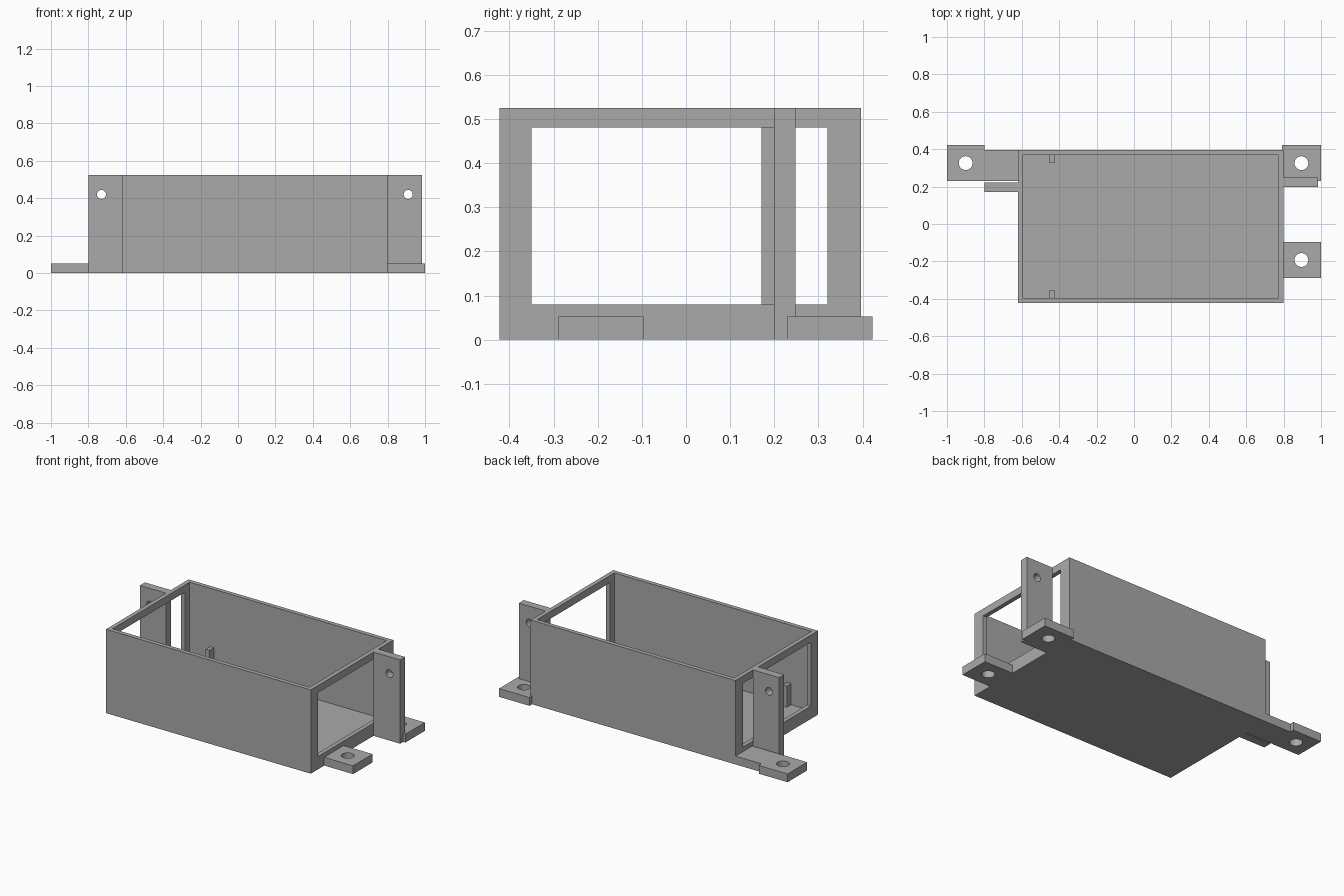
import bpy
import bmesh
from mathutils import Matrix, Vector

default = bpy.data.objects.get("Cube")
if default:
    bpy.data.objects.remove(default, do_unlink=True)

# Single matte grey for the whole bracket box
grey = bpy.data.materials.new("plain grey")
grey.use_nodes = True
colour = (0.4, 0.4, 0.4, 1)
grey.diffuse_color = colour
grey.node_tree.nodes["Principled BSDF"].inputs["Base Color"].default_value = colour


def finish(name, bm):
    mesh = bpy.data.meshes.new(name)
    bm.to_mesh(mesh)
    bm.free()
    mesh.materials.append(grey)
    obj = bpy.data.objects.new(name, mesh)
    bpy.context.collection.objects.link(obj)
    return obj


def box(name, x, y, z):
    """Box from (min, max) pairs on each axis."""
    lo, hi = Vector((x[0], y[0], z[0])), Vector((x[1], y[1], z[1]))
    bm = bmesh.new()
    bmesh.ops.create_cube(bm, size=1, matrix=Matrix.Translation((lo + hi) / 2)
                          @ Matrix.Diagonal((*(hi - lo), 1)))
    return finish(name, bm)


def drill(name, centre, radius, axis):
    """Round cutter along z or y."""
    turn = Matrix.Rotation(1.5707963, 4, 'X') if axis == 'y' else Matrix()
    bm = bmesh.new()
    bmesh.ops.create_cone(bm, cap_ends=True, segments=32, radius1=radius,
                          radius2=radius, depth=0.3,
                          matrix=Matrix.Translation(centre) @ turn)
    return finish(name, bm)


def cut(obj, *cutters):
    for cutter in cutters:
        cutter.hide_render = True
        mod = obj.modifiers.new("cut", 'BOOLEAN')
        mod.operation = 'DIFFERENCE'
        mod.solver = 'EXACT'
        mod.object = cutter
        with bpy.context.temp_override(object=obj, active_object=obj):
            bpy.ops.object.modifier_apply(modifier=mod.name)
        bpy.data.objects.remove(cutter, do_unlink=True)


LEFT, RIGHT = 0.80, -0.62
FRONT, BACK = -0.422, 0.396
TOP, WALL, TAB = 0.525, 0.027, 0.052

# Open-topped tray with a large window through both ends
tray = box("tray", (RIGHT, LEFT), (FRONT, BACK), (0, TOP))
cut(tray,
    box("cavity", (RIGHT + WALL, LEFT - WALL), (FRONT + WALL, BACK - WALL), (WALL, 1)),
    box("end_windows", (-0.9, 0.9), (-0.35, 0.32), (0.08, 0.48)))

# Upright mounting ears with a screw hole each
for name, x, y, hole in (("left_ear", (LEFT, 0.985), (0.199, 0.248), 0.91),
                         ("right_ear", (-0.80, RIGHT), (0.171, 0.221), -0.73)):
    ear = box(name, x, y, (0, TOP))
    cut(ear, drill("screw_hole", (hole, sum(y) / 2, 0.42), 0.024, 'y'))

# Flat mounting feet with a larger hole each
for name, x, y, hole in (("left_front_foot", (LEFT, 1), (-0.289, -0.096), 0.895),
                         ("left_back_foot", (0.79, 1), (0.229, 0.422), 0.895),
                         ("right_back_foot", (-1, -0.80), (0.229, 0.422), -0.9)):
    foot = box(name, x, y, (0, TAB))
    cut(foot, drill("bolt_hole", (hole, sum(y) / 2, 0), 0.037, 'z'))

# Web joining the right foot to the tray
box("right_foot_web", (-0.80, RIGHT), (0.229, BACK), (0, TAB))

# Small posts on the floor against the long walls
for name, y in (("front_post", (FRONT + WALL, FRONT + 0.07)),
                ("back_post", (BACK - 0.07, BACK - WALL))):
    box(name, (-0.452, -0.425), y, (WALL, 0.16))
